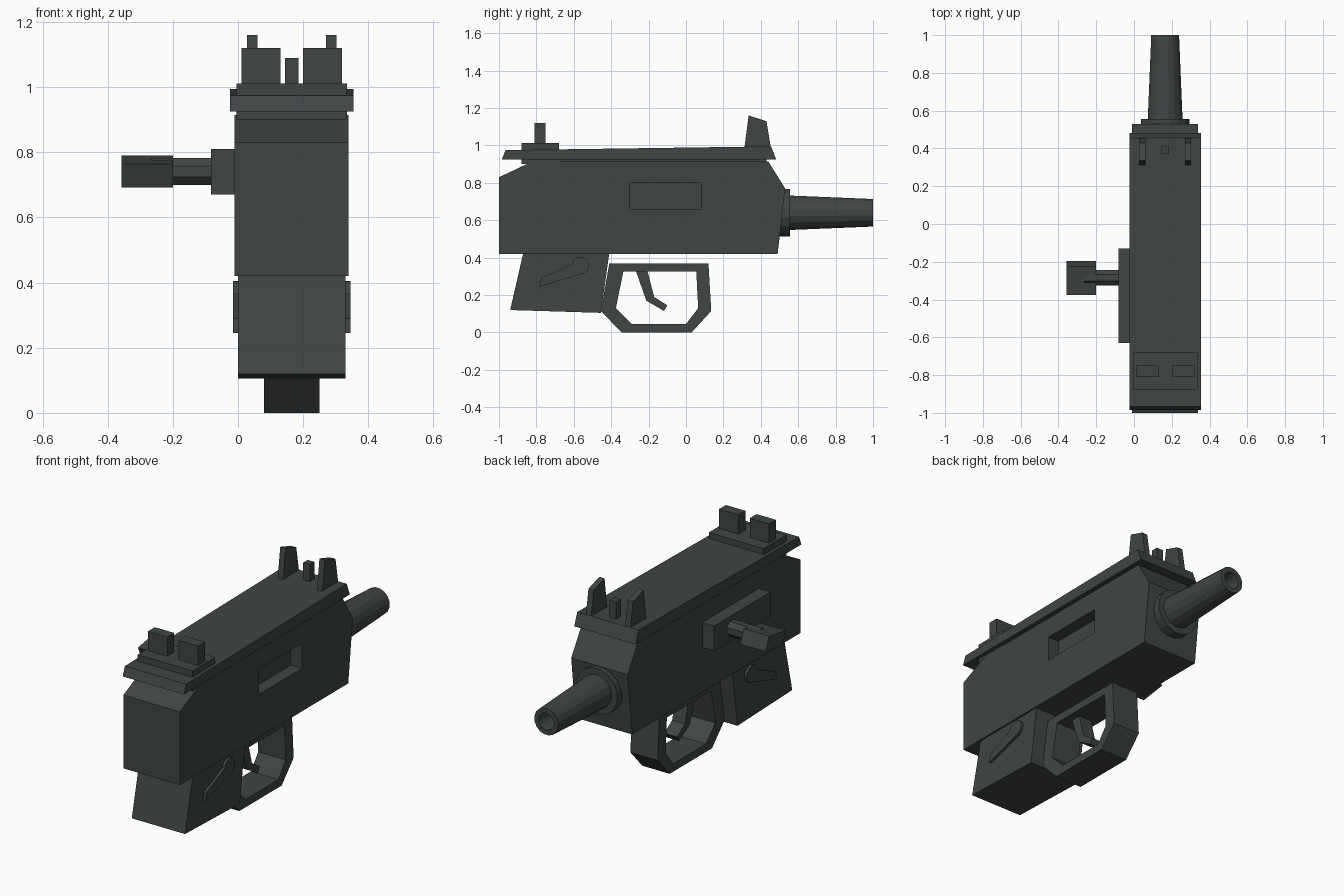
import bpy, bmesh, math
from mathutils import Vector

if "Cube" in bpy.data.objects:
    bpy.data.objects.remove(bpy.data.objects["Cube"])

CX = 0.165  # centre plane of the main body

mat = bpy.data.materials.new("dark gunmetal grey")
mat.diffuse_color = (0.050, 0.061, 0.058, 1)
mat.use_nodes = True
mat.node_tree.nodes["Principled BSDF"].inputs["Base Color"].default_value = mat.diffuse_color


def finish(name, bm):
    bmesh.ops.recalc_face_normals(bm, faces=bm.faces)
    me = bpy.data.meshes.new(name)
    bm.to_mesh(me)
    bm.free()
    me.materials.append(mat)
    ob = bpy.data.objects.new(name, me)
    bpy.context.collection.objects.link(ob)
    return ob


def prism(name, pts, x0, x1):
    """Extrude a (y, z) profile from x0 to x1."""
    bm = bmesh.new()
    a = [bm.verts.new((x0, y, z)) for y, z in pts]
    b = [bm.verts.new((x1, y, z)) for y, z in pts]
    bm.faces.new(a)
    bm.faces.new(b[::-1])
    n = len(pts)
    for i in range(n):
        j = (i + 1) % n
        bm.faces.new((a[i], a[j], b[j], b[i]))
    return finish(name, bm)


def box(name, x0, x1, y0, y1, z0, z1):
    return prism(name, [(y0, z0), (y1, z0), (y1, z1), (y0, z1)], x0, x1)


def lathe(name, origin, axis, profile, sides):
    """Revolve (distance, radius) rings about an axis and cap both ends."""
    bm = bmesh.new()
    axis = Vector(axis)
    u = Vector((0, 0, 1))
    v = axis.cross(u)
    rings = []
    for d, r in profile:
        rings.append([bm.verts.new(Vector(origin) + axis * d
                      + r * (u * math.cos(t) + v * math.sin(t)))
                      for t in (2 * math.pi * (k + 0.5) / sides for k in range(sides))])
    for p, q in zip(rings, rings[1:]):
        for i in range(sides):
            j = (i + 1) % sides
            bm.faces.new((p[i], p[j], q[j], q[i]))
    bm.faces.new(rings[0])
    bm.faces.new(rings[-1])
    return finish(name, bm)


# Receiver with recessed ejection port
body = prism("receiver_body", [(-1, 0.42), (-1, 0.83), (-0.82, 0.915), (0.44, 0.915),
                               (0.53, 0.77), (0.49, 0.42)], -0.01, 0.34)
cutter = box("port_cutter", 0.27, 0.45, -0.30, 0.08, 0.66, 0.80)
cutter.hide_render = True
mod = body.modifiers.new("port", 'BOOLEAN')
mod.operation = 'DIFFERENCE'
mod.solver = 'EXACT'
mod.object = cutter
bpy.context.view_layer.objects.active = body
bpy.ops.object.modifier_apply(modifier="port")
bpy.data.objects.remove(cutter)

# Top cover and the small block below its rear
prism("top_cover", [(-0.985, 0.925), (-0.965, 0.975), (0.455, 0.995), (0.482, 0.925)],
      -0.025, 0.355)
box("cover_spacer", 0.0, 0.33, -0.80, 0.43, 0.90, 0.93)
box("cover_rear_block", -0.005, 0.335, -0.88, -0.68, 0.90, 1.012)

# Sights, mirrored about the centre plane
for side, s in (("left", -1), ("right", 1)):
    a, b = sorted((CX + s * 0.035, CX + s * 0.155))
    box("rear_sight_" + side, a, b, -0.81, -0.75, 1.0, 1.12)
    a, b = sorted((CX + s * 0.105, CX + s * 0.138))
    prism("front_sight_ear_" + side,
          [(0.31, 0.97), (0.335, 1.16), (0.43, 1.13), (0.457, 0.97)], a, b)
box("front_sight_post", 0.145, 0.186, 0.37, 0.41, 0.97, 1.09)

# Collar and hollow tapered barrel
lathe("barrel_collar", (CX, 0, 0.64), (0, 1, 0), [(0.45, 0.13), (0.555, 0.13)], 16)
lathe("barrel", (CX, 0, 0.64), (0, 1, 0),
      [(0.48, 0.097), (1.0, 0.075), (1.0, 0.047), (0.85, 0.047)], 16)

# Grip housing
prism("grip_housing", [(-0.87, 0.425), (-0.94, 0.12), (-0.455, 0.105), (-0.41, 0.425)],
      0.0, 0.33)

# Safety lever, raised on both sides of the housing
lever = [(-0.78, 0.245), (-0.775, 0.29), (-0.61, 0.365)]
lever += [(-0.565 + 0.047 * math.cos(math.radians(t)),
           0.358 + 0.047 * math.sin(math.radians(t))) for t in range(150, -91, -30)]
prism("safety_lever_left", lever, -0.015, 0.01)
prism("safety_lever_right", lever, 0.32, 0.345)

# Trigger guard ring
outer = [(-0.41, 0.37), (0.12, 0.37), (0.135, 0.115), (0.03, 0.0), (-0.345, 0.0), (-0.455, 0.115)]
inner = [(-0.335, 0.325), (0.055, 0.325), (0.065, 0.13), (0.0, 0.045), (-0.29, 0.045), (-0.375, 0.13)]
bm = bmesh.new()
loops = [[bm.verts.new((x, y, z)) for y, z in pts]
         for pts, x in ((outer, 0.08), (outer, 0.25), (inner, 0.25), (inner, 0.08))]
for k in range(4):
    p, q = loops[k], loops[(k + 1) % 4]
    for i in range(6):
        j = (i + 1) % 6
        bm.faces.new((p[i], p[j], q[j], q[i]))
finish("trigger_guard", bm)

# Trigger
prism("trigger", [(-0.27, 0.335), (-0.208, 0.335), (-0.17, 0.19), (-0.10, 0.145),
                  (-0.118, 0.115), (-0.212, 0.17)], 0.125, 0.205)

# Cocking handle on the left side
box("cocking_plate", -0.083, 0.0, -0.63, -0.13, 0.67, 0.81)
lathe("cocking_stem", (0, -0.285, 0.741), (-1, 0, 0), [(0.07, 0.045), (0.265, 0.045)], 8)
prism("cocking_knob", [(-0.375, 0.765), (-0.225, 0.79), (-0.195, 0.715), (-0.345, 0.692)],
      -0.357, -0.2)
